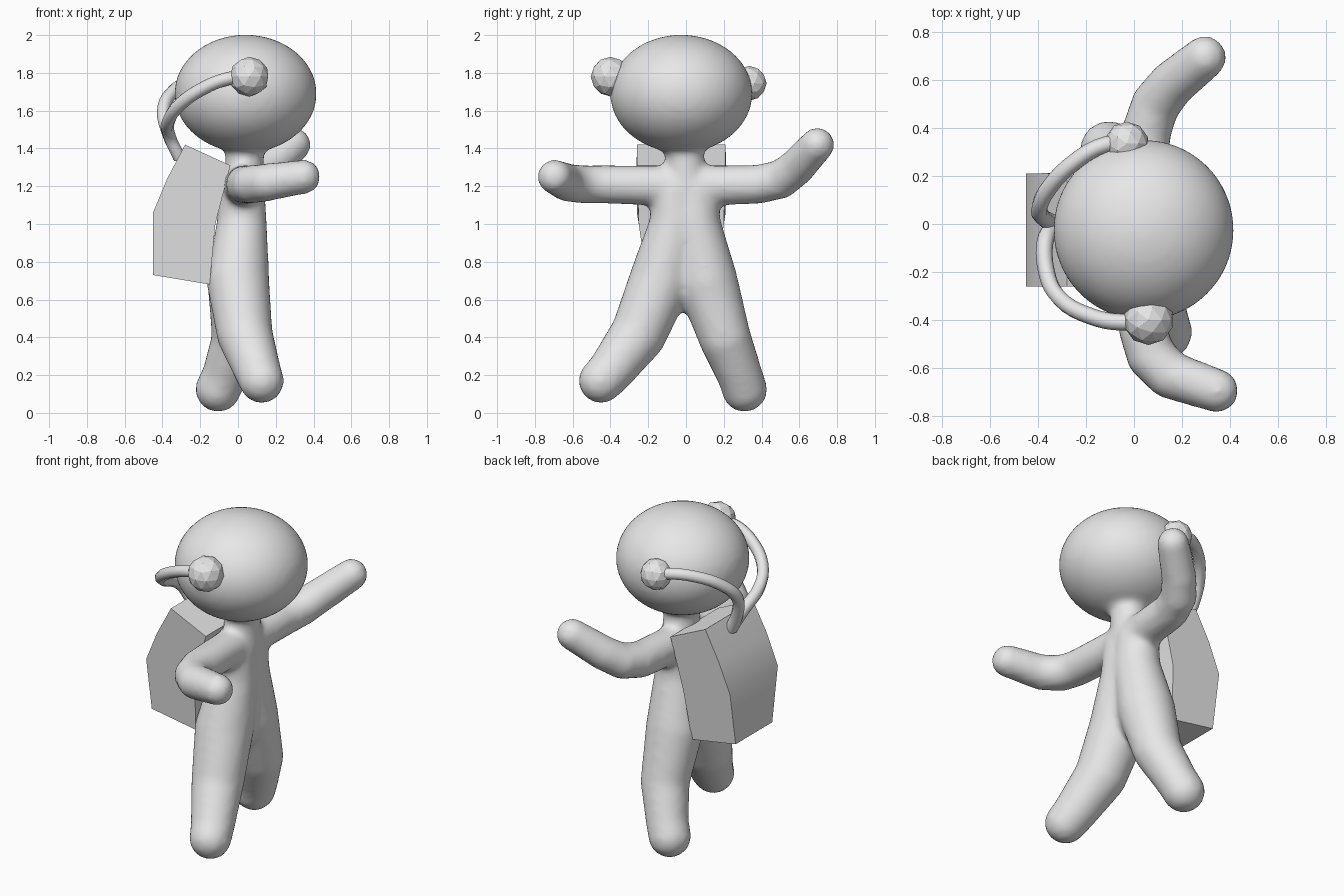
import bpy, bmesh
from mathutils import Vector, Matrix

if "Cube" in bpy.data.objects:
    bpy.data.objects.remove(bpy.data.objects["Cube"])

grey = bpy.data.materials.new("plain_grey")
grey.diffuse_color = (0.8, 0.8, 0.8, 1)
grey.use_nodes = True
grey.node_tree.nodes["Principled BSDF"].inputs["Base Color"].default_value = grey.diffuse_color


def add_object(name, bm, smooth):
    mesh = bpy.data.meshes.new(name)
    for f in bm.faces:
        f.smooth = smooth
    bm.to_mesh(mesh)
    bm.free()
    mesh.materials.append(grey)
    ob = bpy.data.objects.new(name, mesh)
    bpy.context.collection.objects.link(ob)
    return ob


def limb(bm, points):
    """Rounded limb: overlapping balls along (x, y, z, radius) points."""
    for a, b in zip(points, points[1:]):
        a, b = Vector(a), Vector(b)
        n = max(2, int((b - a).length / 0.035))
        for i in range(n + 1):
            p = a.lerp(b, i / n)
            bmesh.ops.create_icosphere(bm, subdivisions=3, radius=p[3],
                                       matrix=Matrix.Translation(p.to_3d()))


# Body: torso, legs, arms, neck and head fused into one smooth skin
bm = bmesh.new()
limb(bm, [(0.02, -0.06, 1.17, .125), (0.02, -0.06, 1.0, .135), (0, -0.135, 0.7, .168),
          (0.035, -0.25, 0.42, .15), (0.105, -0.4, 0.22, .125), (0.125, -0.45, 0.17, .12)])
limb(bm, [(0.02, 0.05, 1.17, .125), (0.02, 0.05, 1.0, .135), (0, 0.11, 0.7, .165),
          (0, 0.205, 0.4, .14), (-0.07, 0.285, 0.2, .122), (-0.105, 0.31, 0.125, .122)])
limb(bm, [(0.02, 0, 1.2, .11), (0.04, -0.45, 1.21, .104), (0.07, -0.55, 1.21, .104),
          (0.15, -0.63, 1.22, .102), (0.345, -0.695, 1.25, .093)])
limb(bm, [(0.02, 0, 1.2, .11), (0.05, 0.38, 1.21, .106), (0.09, 0.5, 1.235, .104),
          (0.16, 0.585, 1.3, .1), (0.295, 0.695, 1.42, .092)])
limb(bm, [(0.03, 0, 1.2, .11), (0.04, -0.01, 1.48, .1)])
bmesh.ops.create_uvsphere(bm, u_segments=48, v_segments=32, radius=1,
                          matrix=Matrix.Translation((0.04, -0.025, 1.69))
                          @ Matrix.Diagonal((0.377, 0.377, 0.312, 1)))
body = add_object("body", bm, True)
rm = body.modifiers.new("fuse", 'REMESH')
rm.mode = 'VOXEL'
rm.voxel_size = 0.02
rm.use_smooth_shade = True
sm = body.modifiers.new("soften", 'SMOOTH')
sm.factor = 0.5
sm.iterations = 10

# Backpack: bent side profile (x, z, half width) spanned across y
profile = [(-0.28, 1.42, .235), (-0.375, 1.24, .237), (-0.45, 1.06, .235), (-0.45, 0.73, .18),
           (-0.15, 0.68, .18), (-0.12, 1.0, .225), (-0.04, 1.31, .235)]
bm = bmesh.new()
sides = [[bm.verts.new((x, -0.025 + s * w, z)) for x, z, w in profile] for s in (-1, 1)]
for i in range(len(profile)):
    j = (i + 1) % len(profile)
    bm.faces.new((sides[0][i], sides[0][j], sides[1][j], sides[1][i]))
bm.faces.new(sides[0])
bm.faces.new(sides[1])
bmesh.ops.recalc_face_normals(bm, faces=bm.faces)
pack = add_object("backpack", bm, False)
bpy.context.view_layer.objects.active = pack
pack.select_set(True)
bpy.ops.object.shade_smooth_by_angle(angle=0.6)

# Cables from the backpack to the two faceted ear balls
cables = {
    "right": (0.105, [(0.06, -0.4, 1.78), (-0.05, -0.41, 1.77), (-0.18, -0.385, 1.72),
                      (-0.31, -0.31, 1.63), (-0.365, -0.2, 1.55), (-0.365, -0.05, 1.47),
                      (-0.31, 0, 1.35)]),
    "left": (0.092, [(-0.03, 0.335, 1.745), (-0.12, 0.33, 1.77), (-0.24, 0.265, 1.76),
                     (-0.355, 0.15, 1.69), (-0.395, 0.06, 1.59), (-0.37, 0.02, 1.48),
                     (-0.31, 0, 1.35)]),
}
for side, (radius, path) in cables.items():
    bm = bmesh.new()
    bmesh.ops.create_icosphere(bm, subdivisions=2, radius=radius,
                               matrix=Matrix.Translation(path[0]))
    add_object(side + "_ear_ball", bm, False)

    curve = bpy.data.curves.new(side + "_cable", 'CURVE')
    curve.dimensions = '3D'
    curve.bevel_depth = 0.035
    curve.bevel_resolution = 2
    curve.resolution_u = 4
    curve.use_fill_caps = True
    spline = curve.splines.new('BEZIER')
    spline.bezier_points.add(len(path) - 1)
    for bp, co in zip(spline.bezier_points, path):
        bp.co = co
        bp.handle_left_type = bp.handle_right_type = 'AUTO'
    curve.materials.append(grey)
    bpy.context.collection.objects.link(bpy.data.objects.new(side + "_cable", curve))
